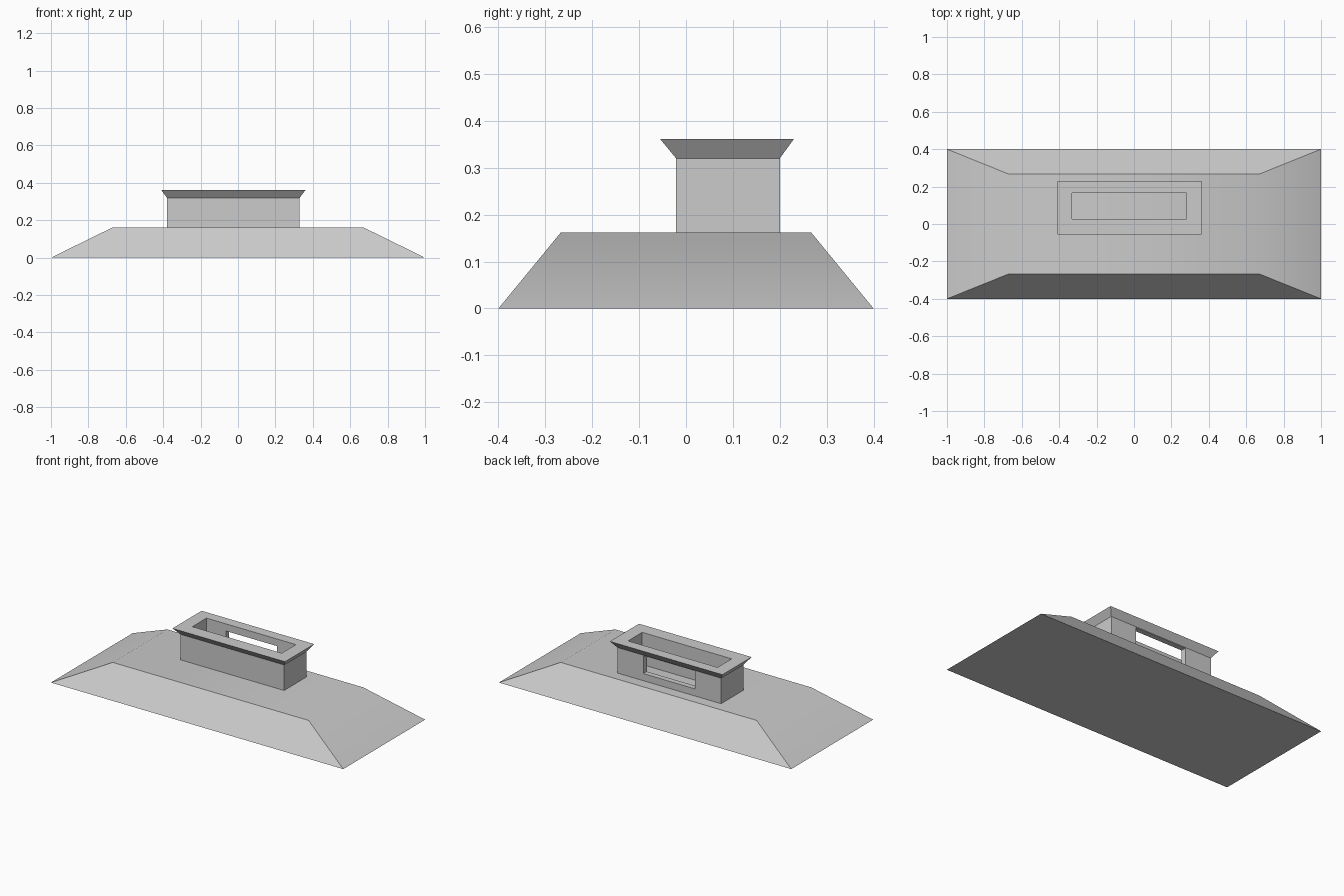
import bpy, bmesh

cube = bpy.data.objects.get("Cube")
if cube:
    bpy.data.objects.remove(cube, do_unlink=True)

grey = bpy.data.materials.new("plain grey")
grey.use_nodes = True
GREY = (0.6, 0.6, 0.6, 1)
grey.diffuse_color = GREY
grey.node_tree.nodes["Principled BSDF"].inputs["Base Color"].default_value = GREY


def loft(name, rings, closed):
    """Join rectangles (x0, x1, y0, y1, z); cap the ends or close into a tube."""
    bm = bmesh.new()
    loops = [[bm.verts.new(p) for p in ((x0, y0, z), (x1, y0, z), (x1, y1, z), (x0, y1, z))]
             for x0, x1, y0, y1, z in rings]
    pairs = list(zip(loops, loops[1:]))
    if closed:
        pairs.append((loops[-1], loops[0]))
    else:
        bm.faces.new(loops[0])
        bm.faces.new(loops[-1])
    for a, b in pairs:
        for i in range(4):
            j = (i + 1) % 4
            bm.faces.new((a[i], a[j], b[j], b[i]))
    bmesh.ops.recalc_face_normals(bm, faces=bm.faces)
    mesh = bpy.data.meshes.new(name)
    bm.to_mesh(mesh)
    bm.free()
    mesh.materials.append(grey)
    obj = bpy.data.objects.new(name, mesh)
    bpy.context.collection.objects.link(obj)
    return obj


# Sloped base, softly shaded between its top and its shallow ends
base = loft("sloped_base", [(-1, 1, -0.4, 0.4, 0),
                            (-0.67, 0.67, -0.267, 0.267, 0.162)], False)
bpy.ops.object.select_all(action="DESELECT")
base.select_set(True)
bpy.context.view_layer.objects.active = base
bpy.ops.object.shade_smooth_by_angle(angle=0.5236)

# Hollow tower with a flared rim
outer = (-0.38, 0.33, -0.021, 0.2)
inner = (-0.332, 0.28, 0.028, 0.166)
tower = loft("hollow_tower", [outer + (0.15,), outer + (0.32,),
                              (-0.41, 0.36, -0.055, 0.23, 0.361),
                              inner + (0.361,), inner + (0.15,)], True)

# Opening through the back wall
cutter = loft("back_opening_cutter", [(-0.2, 0.152, 0.1, 0.3, 0.206),
                                      (-0.2, 0.152, 0.1, 0.3, 0.317)], False)
cutter.hide_render = True
cutter.hide_set(True)
cut = tower.modifiers.new("back_opening", "BOOLEAN")
cut.operation = "DIFFERENCE"
cut.solver = "EXACT"
cut.object = cutter
